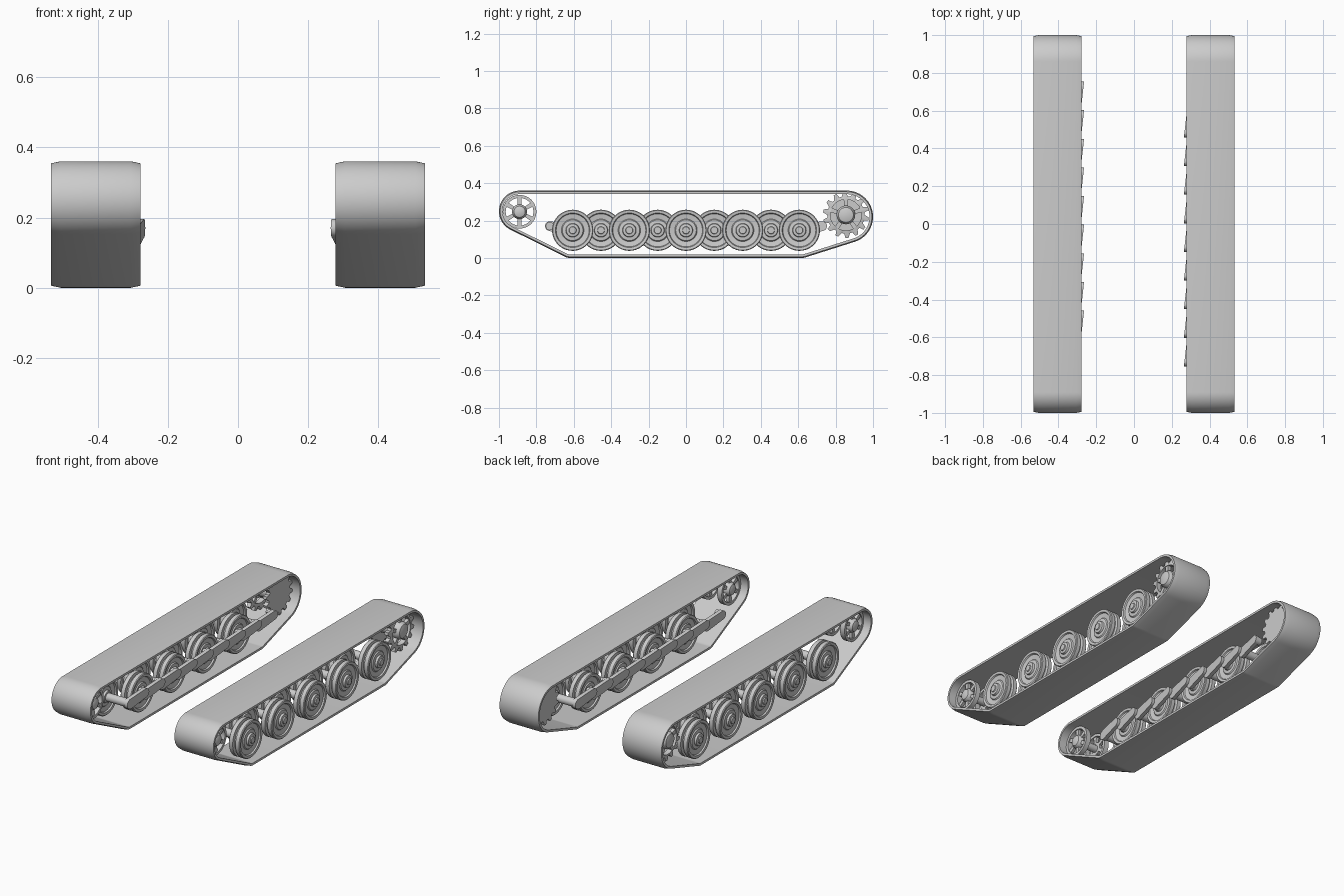
import bpy, bmesh
from math import sin, cos, pi, tau, radians
from mathutils.geometry import convex_hull_2d

if "Cube" in bpy.data.objects:
    bpy.data.objects.remove(bpy.data.objects["Cube"], do_unlink=True)

steel = bpy.data.materials.new("plain_grey")
steel.use_nodes = True
GREY = (0.6, 0.6, 0.6, 1)
steel.diffuse_color = GREY
steel.node_tree.nodes["Principled BSDF"].inputs["Base Color"].default_value = GREY


def loft(name, side, parts):
    """Each part is (loops, ring): loops of (u, y, z) are bridged; u is the distance from the centre plane."""
    bm = bmesh.new()
    for loops, ring in parts:
        rows = [[bm.verts.new((side * u, y, z)) for u, y, z in loop] for loop in loops]
        n = len(rows[0])
        pairs = list(zip(rows, rows[1:]))
        if ring:
            pairs.append((rows[-1], rows[0]))
        else:
            bm.faces.new(rows[0])
            bm.faces.new(rows[-1])
        for a, b in pairs:
            for i in range(n):
                j = (i + 1) % n
                bm.faces.new((a[i], a[j], b[j], b[i]))
    bmesh.ops.recalc_face_normals(bm, faces=bm.faces)
    mesh = bpy.data.meshes.new(name)
    bm.to_mesh(mesh)
    bm.free()
    mesh.materials.append(steel)
    obj = bpy.data.objects.new(name, mesh)
    bpy.context.collection.objects.link(obj)
    bpy.ops.object.select_all(action="DESELECT")
    obj.select_set(True)
    bpy.context.view_layer.objects.active = obj
    bpy.ops.object.shade_smooth_by_angle(angle=radians(32))


def circle(u, y, z, r, n=48):
    return [(u, y + r * cos(tau * i / n), z + r * sin(tau * i / n)) for i in range(n)]


def lathe(profile, u, y, z):
    return [circle(u + t, y, z, r) for r, t in profile], False


def rod(u0, u1, y, z, r):
    return lathe([(r, u0), (r, u1)], 0, y, z)


def annulus(u0, u1, y, z, r_in, r_out):
    return [circle(u, y, z, r) for u, r in
            ((u0, r_out), (u1, r_out), (u1, r_in), (u0, r_in))], True


def spokes(u0, u1, y, z, r0, r1, w0, w1, count):
    parts = []
    for k in range(count):
        a = tau * k / count + pi / 2
        loops = []
        for r, w in ((r0, w0), (r1, w1)):
            loops.append([(u, y + r * cos(a) - w * s * sin(a), z + r * sin(a) + w * s * cos(a))
                          for u, s in ((u0, -1), (u1, -1), (u1, 1), (u0, 1))])
        parts.append((loops, False))
    return parts


def gear(u, y, z, r_root, r_tip, teeth=14):
    loop = []
    for k in range(teeth):
        for f, r in ((0.0, r_root), (0.3, r_root), (0.45, r_tip), (0.75, r_tip)):
            a = tau * (k + f) / teeth
            loop.append((u, y + r * cos(a), z + r * sin(a)))
    return loop


# Track outline: hull around idler, sprocket and the two bottom bends
BENDS = [(-0.89, 0.25, 0.11), (0.86, 0.22, 0.14), (0.62, 0.06, 0.06), (-0.62, 0.06, 0.06)]


def outline(inset):
    return [(y + (r - inset) * cos(tau * i / 64), z + (r - inset) * sin(tau * i / 64))
            for y, z, r in BENDS for i in range(64)]


HULL = convex_hull_2d(outline(0))


def belt_loop(u, inset):
    pts = outline(inset)
    return [(u, *pts[i]) for i in HULL]


# Road wheel: twin rims with a groove, dished face and stepped hub
FACE = [(0.008, 0.05), (0.018, 0.05), (0.02, 0.044), (0.034, 0.042), (0.037, 0.03),
        (0.055, 0.028), (0.06, 0.022), (0.088, 0.026), (0.092, 0.034), (0.106, 0.036),
        (0.11, 0.032), (0.11, 0.009), (0.092, 0.007)]
WHEEL = FACE + [(r, -t) for r, t in reversed(FACE)]
WHEEL_Z = 0.148
PITCH = 0.1515


def arm(y0, z0, y1, z1):
    """Slanted swing arm from the pivot to the wheel axle."""
    pts = [p[1:] for p in circle(0, y0, z0, 0.026, 24) + circle(0, y1, z1, 0.03, 24)]
    rim = [pts[i] for i in convex_hull_2d(pts)]
    loops = [[(u + 0.014 * (y - y0) / (y1 - y0), y, z) for y, z in rim] for u in (0.267, 0.29)]
    return loops, False


for side, label in ((1, "left"), (-1, "right")):
    # Belt with bevelled outer edges
    section = [(0.277, 0.006), (0.305, 0), (0.505, 0), (0.533, 0.006), (0.533, 0.019), (0.277, 0.019)]
    loft(label + "_track_belt", side, [([belt_loop(u, d) for u, d in section], True)])

    # Nine interleaved road wheels, each with an axle and a swing arm
    for k in range(-4, 5):
        y = k * PITCH
        u = 0.475 if k % 2 == 0 else 0.345
        tag = f"{label}_%s_{k + 5}"
        pivot = y - side * 0.122
        loft(tag % "road_wheel", side, [lathe(WHEEL, u, y, WHEEL_Z)])
        loft(tag % "axle", side, [rod(0.285, u, y, WHEEL_Z, 0.024)])
        loft(tag % "swing_arm", side, [arm(pivot, 0.17, y, WHEEL_Z),
                                       rod(0.28, 0.31, pivot, 0.17, 0.022)])

    # Spoked idler: two rims on one hub
    y, z = -0.89, 0.247
    parts = [rod(0.32, 0.49, y, z, 0.022),
             lathe([(0.015, 0.03), (0.03, 0.024), (0.04, 0.008), (0.04, -0.008)], 0.47, y, z),
             lathe([(0.015, -0.03), (0.03, -0.024), (0.04, -0.008), (0.04, 0.008)], 0.34, y, z)]
    for u in (0.325, 0.455):
        parts.append(annulus(u, u + 0.03, y, z, 0.074, 0.09))
        parts += spokes(u + 0.006, u + 0.024, y, z, 0.03, 0.078, 0.009, 0.012, 6)
    loft(label + "_idler", side, parts)

    # Drive sprocket: spoked toothed ring outside, solid toothed disc inside
    y, z = 0.855, 0.23
    ring = [gear(0.45, y, z, 0.1, 0.123), gear(0.475, y, z, 0.1, 0.123),
            circle(0.48, y, z, 0.083, 56), circle(0.45, y, z, 0.083, 56)]
    disc = [gear(0.325, y, z, 0.1, 0.123), gear(0.35, y, z, 0.1, 0.123)]
    parts = [(ring, True), (disc, False), rod(0.34, 0.46, y, z, 0.04),
             lathe([(0.02, 0.5), (0.04, 0.494), (0.05, 0.478), (0.05, 0.45)], 0, y, z)]
    parts += spokes(0.455, 0.476, y, z, 0.04, 0.088, 0.01, 0.012, 5)
    loft(label + "_drive_sprocket", side, parts)
